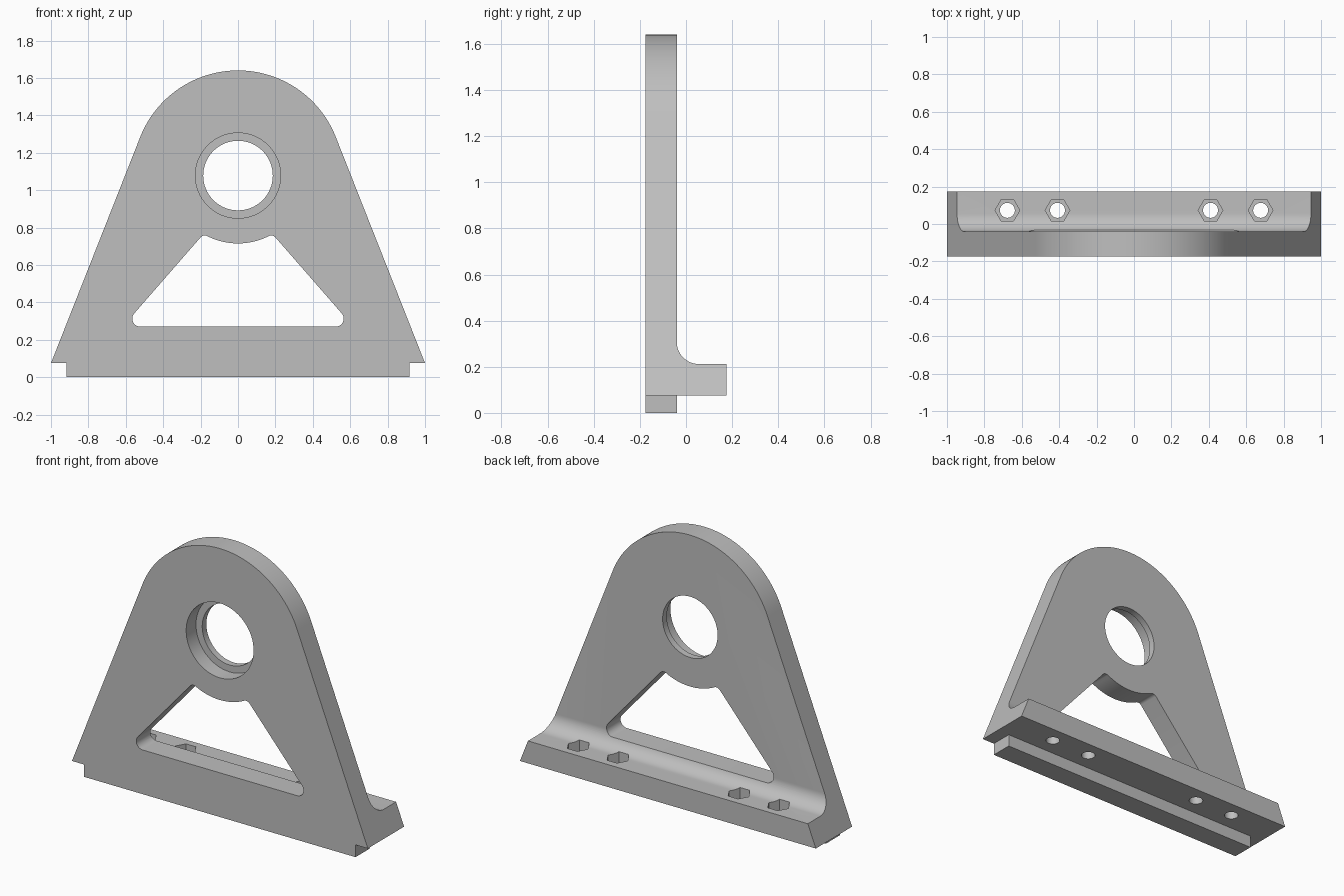
import bpy
import bmesh
from math import sin, cos, atan2, pi, radians, sqrt
from mathutils import Vector

if "Cube" in bpy.data.objects:
    bpy.data.objects.remove(bpy.data.objects["Cube"])

FRONT, BACK, REAR = -0.175, -0.04, 0.175   # plate front, plate back, foot rear
BORE_Z = 1.078
HEAD_R = 0.562
LEDGE = 0.075
FOOT_TOP = 0.212


def arc(cx, cy, r, a0, a1, n):
    """Points along an arc, angles in radians."""
    return [(cx + r * cos(a0 + (a1 - a0) * i / n),
             cy + r * sin(a0 + (a1 - a0) * i / n)) for i in range(n + 1)]


def prism(name, points, axis, start, end):
    """Extrude a 2D profile along an axis: the profile lies in the other two."""
    place = {"x": lambda p, t: (t, p[0], p[1]),
             "y": lambda p, t: (p[0], t, p[1]),
             "z": lambda p, t: (p[0], p[1], t)}[axis]
    bm = bmesh.new()
    face = bm.faces.new([bm.verts.new(place(p, start)) for p in points])
    ext = bmesh.ops.extrude_face_region(bm, geom=[face])
    verts = [v for v in ext["geom"] if isinstance(v, bmesh.types.BMVert)]
    shift = Vector(place((0, 0), end - start))
    bmesh.ops.translate(bm, verts=verts, vec=shift)
    bmesh.ops.recalc_face_normals(bm, faces=bm.faces)
    mesh = bpy.data.meshes.new(name)
    bm.to_mesh(mesh)
    bm.free()
    obj = bpy.data.objects.new(name, mesh)
    bpy.context.collection.objects.link(obj)
    return obj


def boolean(target, cutter, operation):
    """Apply a boolean and discard the cutter."""
    cutter.hide_render = True
    mod = target.modifiers.new(operation, "BOOLEAN")
    mod.operation = operation
    mod.solver = "EXACT"
    mod.object = cutter
    bpy.ops.object.select_all(action="DESELECT")
    target.select_set(True)
    bpy.context.view_layer.objects.active = target
    bpy.ops.object.modifier_apply(modifier=mod.name)
    bpy.data.objects.remove(cutter)


# Front outline: tapered plate with round head and a narrower tongue below
corner = Vector((1, LEDGE))
to_head = Vector((0, BORE_Z)) - corner
tangent = atan2(-to_head.y, -to_head.x) + atan2(
    sqrt(to_head.length_squared - HEAD_R ** 2), HEAD_R)
outline = [(-1, LEDGE), (-0.917, LEDGE), (-0.917, 0),
           (0.917, 0), (0.917, LEDGE), (1, LEDGE)]
outline += arc(0, BORE_Z, HEAD_R, tangent, pi - tangent, 64)
bracket = prism("bearing_bracket", outline, "y", FRONT, REAR)

# Side profile: upright, filleted foot and tongue
fillet = 0.095
side = [(FRONT, -0.1), (BACK, -0.1), (BACK, LEDGE), (REAR + 0.1, LEDGE),
        (REAR + 0.1, FOOT_TOP)]
side += arc(BACK + fillet, FOOT_TOP + fillet, fillet, -pi / 2, -pi, 16)
side += [(BACK, 2), (FRONT - 0.1, 2), (FRONT - 0.1, -0.1)]
side.pop(0)
boolean(bracket, prism("side_profile", side, "x", -1.2, 1.2), "INTERSECT")

# Window: rounded triangle whose top follows the bearing boss
boss_r, low_r, top_r = 0.363, 0.043, 0.03
low = Vector((0.522, 0.313))
lean = radians(41.1)
normal = Vector((cos(lean), sin(lean)))
along = Vector((-normal.y, normal.x))
hub = Vector((0, BORE_Z))
offset = normal.dot(low) + low_r - top_r
gap = offset - normal.dot(hub)
reach = along.dot(hub) - sqrt((boss_r + top_r) ** 2 - gap ** 2)
top = normal * offset + along * reach
to_hub = hub - top
touch = atan2(to_hub.y, to_hub.x)
half = arc(low.x, low.y, low_r, -pi / 2, lean, 12)
half += arc(top.x, top.y, top_r, lean, touch, 8)
half += arc(0, BORE_Z, boss_r, touch - pi, -pi / 2, 12)[1:]
window = half + [(-x, z) for x, z in reversed(half[:-1])]
boolean(bracket, prism("window_cutter", window, "y", -0.5, 0.5), "DIFFERENCE")

# Bearing bore with a counterbore from the front
for radius, depth in ((0.186, 0.5), (0.228, FRONT + 0.095)):
    ring = arc(0, BORE_Z, radius, 0, 2 * pi, 64)[:-1]
    boolean(bracket, prism("bore_cutter", ring, "y", -0.5, depth), "DIFFERENCE")

# Bolt holes with hexagonal nut pockets in the foot
for x in (-0.677, -0.409, 0.409, 0.677):
    for radius, sides, floor in ((0.04, 32, -0.2), (0.066, 6, 0.132)):
        ring = arc(x, 0.073, radius, 0, 2 * pi, sides)[:-1]
        boolean(bracket, prism("bolt_cutter", ring, "z", floor, 0.5), "DIFFERENCE")

# Colour and shading
grey = bpy.data.materials.new("plain_grey")
grey.use_nodes = True
colour = (0.52, 0.52, 0.52, 1)
grey.diffuse_color = colour
grey.node_tree.nodes["Principled BSDF"].inputs["Base Color"].default_value = colour
bracket.data.materials.clear()
bracket.data.materials.append(grey)
for poly in bracket.data.polygons:
    poly.material_index = 0
bpy.ops.object.select_all(action="DESELECT")
bracket.select_set(True)
bpy.context.view_layer.objects.active = bracket
bpy.ops.object.shade_smooth_by_angle(angle=radians(25))
